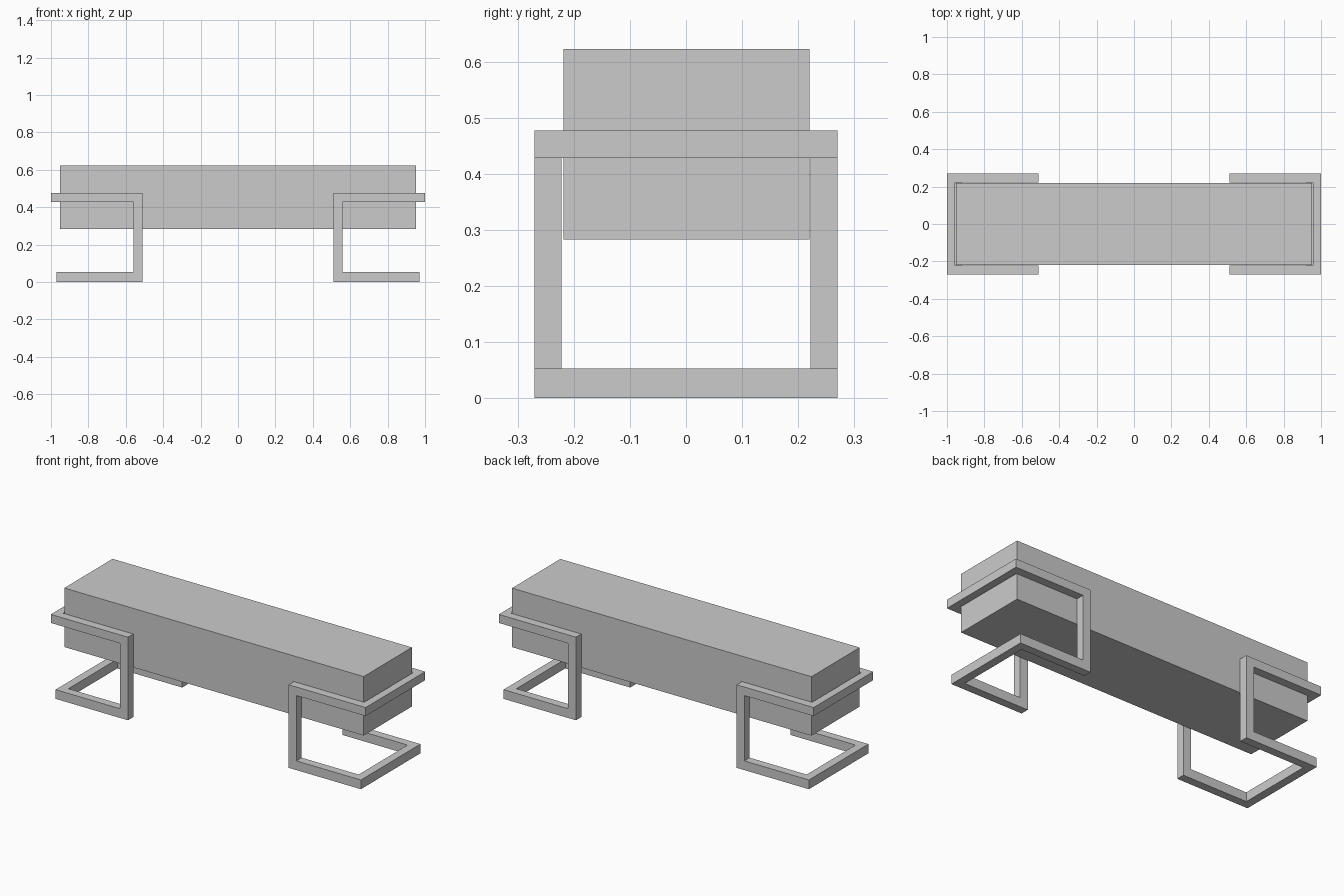
import bpy, bmesh

if "Cube" in bpy.data.objects:
    bpy.data.objects.remove(bpy.data.objects["Cube"])


def prism(name, profile, y0, y1):
    """Extrude an x-z profile from y0 to y1."""
    bm = bmesh.new()
    face = bm.faces.new([bm.verts.new((x, y0, z)) for x, z in profile])
    ext = bmesh.ops.extrude_face_region(bm, geom=[face])
    verts = [g for g in ext["geom"] if isinstance(g, bmesh.types.BMVert)]
    bmesh.ops.translate(bm, vec=(0, y1 - y0, 0), verts=verts)
    bmesh.ops.recalc_face_normals(bm, faces=bm.faces)
    mesh = bpy.data.meshes.new(name)
    bm.to_mesh(mesh)
    bm.free()
    obj = bpy.data.objects.new(name, mesh)
    bpy.context.collection.objects.link(obj)
    return obj


# Long padded block of the bench
prism("seat", [(-0.951, 0.283), (0.951, 0.283), (0.951, 0.622), (-0.951, 0.622)],
      -0.218, 0.22)

# C-shaped leg profile, running the full depth of the bench
frame = prism("leg_frames", [(1.0, 0.428), (1.0, 0.477), (0.51, 0.477), (0.51, 0.0),
                             (0.97, 0.0), (0.97, 0.053), (0.56, 0.053), (0.56, 0.428)],
              -0.27, 0.27)

# Hollow it out, leaving one continuous bar that wraps the end of the seat
cutter = prism("leg_cutter", [(0.4, -0.1), (0.922, -0.1), (0.922, 0.2),
                              (0.956, 0.2), (0.956, 0.6), (0.4, 0.6)],
               -0.222, 0.222)
cutter.hide_render = True
cut = frame.modifiers.new("hollow", 'BOOLEAN')
cut.operation = 'DIFFERENCE'
cut.solver = 'EXACT'
cut.object = cutter
bpy.context.view_layer.objects.active = frame
bpy.ops.object.modifier_apply(modifier=cut.name)
bpy.data.objects.remove(cutter)

# Matching leg frame at the other end
mirror = frame.modifiers.new("other_end", 'MIRROR')
mirror.use_mirror_merge = False
